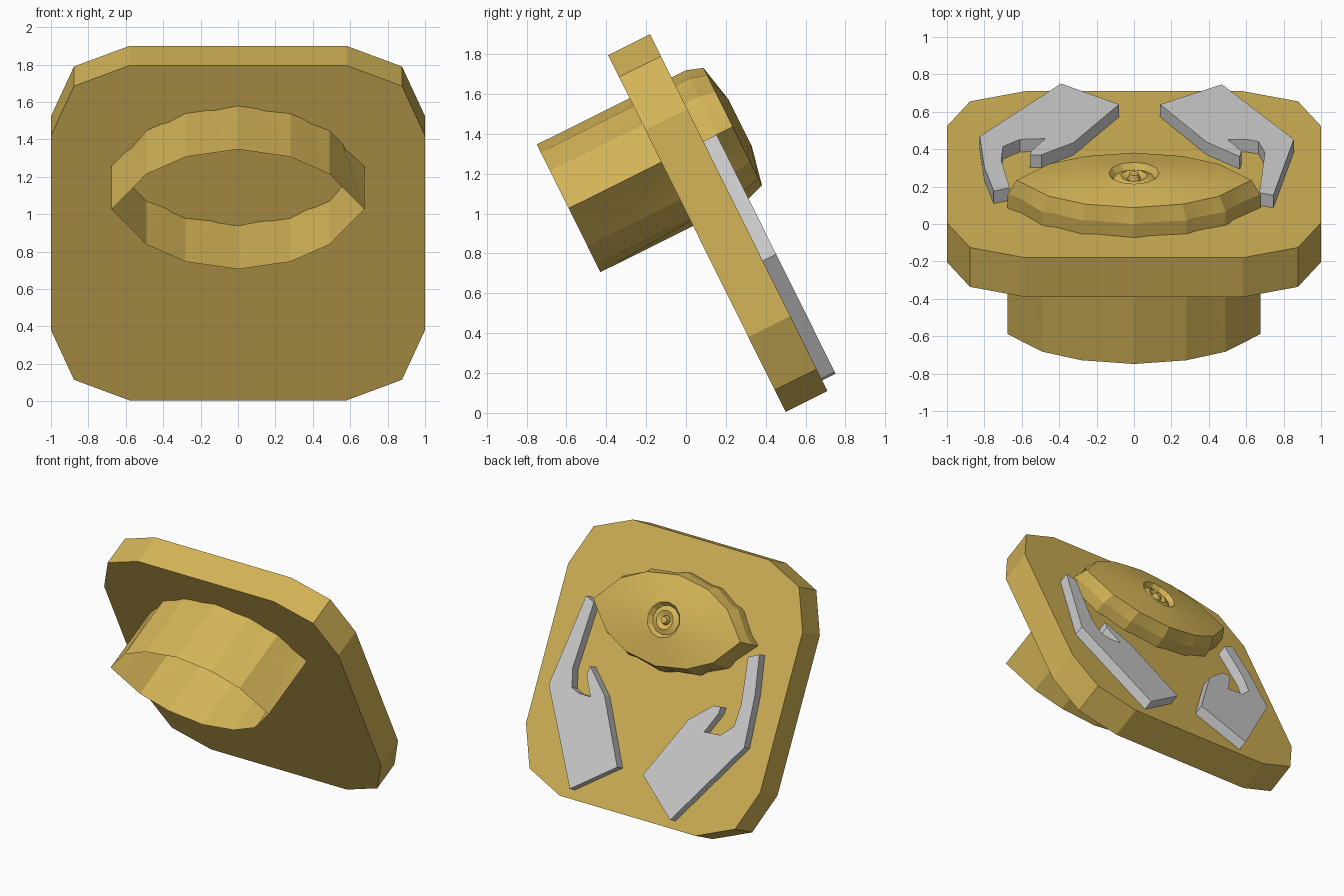
import bpy, bmesh, math
from mathutils import Matrix, Vector

cube = bpy.data.objects.get("Cube")
if cube:
    bpy.data.objects.remove(cube, do_unlink=True)


def material(name, rgb):
    m = bpy.data.materials.new(name)
    m.use_nodes = True
    m.diffuse_color = (*rgb, 1)
    m.node_tree.nodes["Principled BSDF"].inputs["Base Color"].default_value = (*rgb, 1)
    return m


gold = material("gold", (0.66, 0.46, 0.096))
silver = material("silver", (0.63, 0.63, 0.63))

# Everything lies on a leaning board: local x, u up the board, n out of its back
LEAN = Matrix.Translation((0, 0.265, 1.005)) @ Matrix.Rotation(math.radians(-63.55), 4, 'X')


def local(x, u, n):
    return Vector((x, -u, n))


def finish(name, bm, mat, smooth=False):
    bmesh.ops.recalc_face_normals(bm, faces=bm.faces)
    me = bpy.data.meshes.new(name)
    bm.to_mesh(me)
    bm.free()
    me.materials.append(mat)
    ob = bpy.data.objects.new(name, me)
    ob.matrix_world = LEAN
    bpy.context.collection.objects.link(ob)
    if smooth:
        bpy.ops.object.select_all(action='DESELECT')
        ob.select_set(True)
        bpy.context.view_layer.objects.active = ob
        bpy.ops.object.shade_smooth_by_angle(angle=math.radians(20))
    return ob


def slab(name, outline, n0, n1, mat):
    """Extrude a flat outline from depth n0 to n1."""
    bm = bmesh.new()
    face = bm.faces.new([bm.verts.new(local(x, u, n0)) for x, u in outline])
    ext = bmesh.ops.extrude_face_region(bm, geom=[face])
    top = [g for g in ext["geom"] if isinstance(g, bmesh.types.BMVert)]
    bmesh.ops.translate(bm, verts=top, vec=(0, 0, n1 - n0))
    return finish(name, bm, mat)


# Board with two-segment rounded corners
board = []
for k, (sx, su) in enumerate([(1, 1), (-1, 1), (-1, -1), (1, -1)]):
    for step in range(3):
        a = math.radians(90 * k + 45 * step)
        board.append((0.58 * sx + 0.42 * math.cos(a), 0.58 * su + 0.42 * math.sin(a)))
slab("board", board, -0.235, 0, gold)

# Pair of hands on the back
left_hand = [(0.47, -0.93), (0.14, -0.69), (0.39, -0.235), (0.565, -0.065),
             (0.575, -0.13), (0.5, -0.27), (0.6, -0.27), (0.665, -0.245),
             (0.70, -0.11), (0.67, 0.37), (0.745, 0.40), (0.855, -0.27)]
right_hand = [(-0.39, -0.94), (-0.08, -0.69), (-0.325, -0.23), (-0.495, -0.085),
              (-0.555, -0.08), (-0.55, -0.13), (-0.475, -0.28), (-0.61, -0.27),
              (-0.70, -0.185), (-0.71, -0.02), (-0.665, 0.31), (-0.75, 0.35),
              (-0.80, 0.07), (-0.825, -0.305)]
slab("left_hand", left_hand, 0, 0.075, silver)
slab("right_hand", right_hand, 0, 0.075, silver)

# Twelve-sided eye outline, built from one quarter
quarter = [(0.675, 0), (0.49, 0.21), (0.28, 0.313)]
eye = quarter + [(0, 0.358)] + [(-x, u) for x, u in reversed(quarter)]
eye += [(-x, -u) for x, u in eye[1:6]]
COUNT = len(eye)
CENTRE_U = 0.4


def ring(bm, n, points):
    return [bm.verts.new(local(x, u + CENTRE_U, n)) for x, u in points]


def ratchet_points():
    """Second point of each tooth, most of the way to the next corner."""
    pts = []
    for i in range(COUNT):
        a, b = Vector(eye[i]), Vector(eye[(i + 1) % COUNT])
        pts.append(a.lerp(b, 0.77) * 0.97)
    return pts


# Open front tube with twisted, ratchet-like walls
bm = bmesh.new()
front = ring(bm, -0.755, eye)
back = ring(bm, 0.08, eye)
mid = ring(bm, 0.08, ratchet_points())
for i in range(COUNT):
    j = (i + 1) % COUNT
    bm.faces.new((front[i], back[i], mid[i]))
    bm.faces.new((front[i], mid[i], back[j], front[j]))
finish("eye_tube", bm, gold, True)

# Lens dome with stepped iris and pupil on the back: (x radius, u radius, depth)
bm = bmesh.new()
rim = ring(bm, 0.08, eye)
notch = ring(bm, 0.08, ratchet_points())
prev = ring(bm, 0.165, [(x * 0.93, u * 0.92) for x, u in eye])
for i in range(COUNT):
    j = (i + 1) % COUNT
    bm.faces.new((rim[i], notch[i], prev[i]))
    bm.faces.new((notch[i], rim[j], prev[j], prev[i]))
steps = [(0.40, 0.22, 0.188), (0.135, 0.13, 0.207), (0.11, 0.105, 0.175),
         (0.07, 0.07, 0.192), (0.035, 0.035, 0.175), (0.025, 0.025, 0.205)]
for rx, ru, n in steps:
    angles = [2 * math.pi * k / COUNT for k in range(COUNT)]
    cur = ring(bm, n, [(rx * math.cos(a), ru * math.sin(a)) for a in angles])
    for i in range(COUNT):
        j = (i + 1) % COUNT
        bm.faces.new((prev[i], prev[j], cur[j], cur[i]))
    prev = cur
bm.faces.new(prev)
finish("lens_dome", bm, gold, True)
